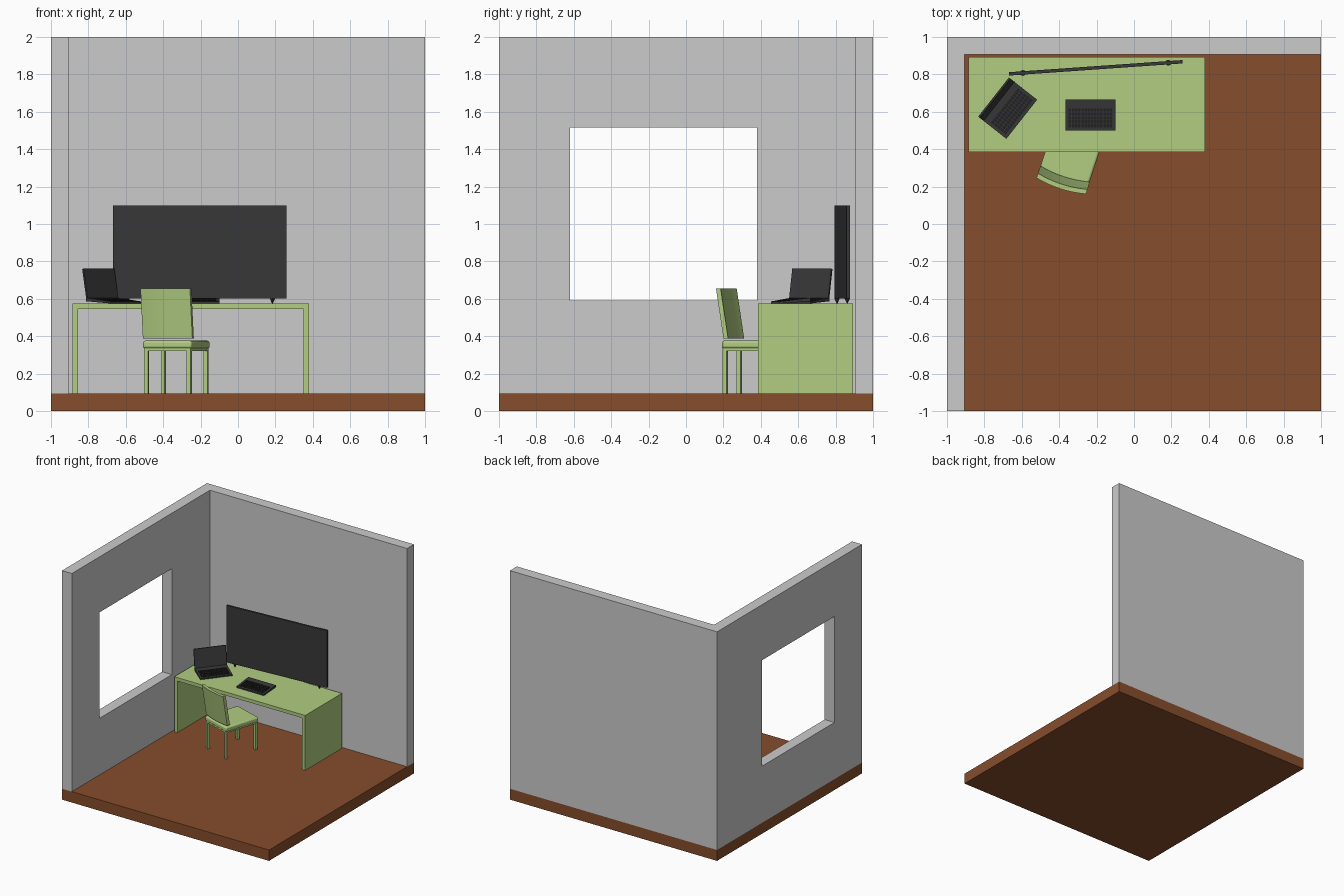
import bpy, bmesh
from math import radians, cos, sin
from mathutils import Matrix, Vector

if "Cube" in bpy.data.objects:
    bpy.data.objects.remove(bpy.data.objects["Cube"])


def material(name, rgb):
    m = bpy.data.materials.new(name)
    m.diffuse_color = (*rgb, 1)
    m.use_nodes = True
    m.node_tree.nodes["Principled BSDF"].inputs["Base Color"].default_value = m.diffuse_color
    return m


BROWN = material("brown", (0.24, 0.075, 0.025))
GREEN = material("green", (0.44, 0.61, 0.22))
DARK = material("charcoal", (0.04, 0.04, 0.04))
BLACK = material("key_black", (0.015, 0.015, 0.015))


def finish(name, bm, mat=None, matrix=Matrix()):
    bmesh.ops.recalc_face_normals(bm, faces=bm.faces)
    me = bpy.data.meshes.new(name)
    bm.to_mesh(me)
    bm.free()
    ob = bpy.data.objects.new(name, me)
    bpy.context.collection.objects.link(ob)
    ob.matrix_world = matrix
    if mat:
        me.materials.append(mat)
    return ob


def add_box(bm, lo, hi):
    lo, hi = Vector(lo), Vector(hi)
    size = hi - lo
    bmesh.ops.create_cube(bm, size=1, matrix=Matrix.Translation((lo + hi) / 2) @ Matrix.Diagonal((*size, 1)))


def box(name, lo, hi, mat=None, matrix=Matrix()):
    bm = bmesh.new()
    add_box(bm, lo, hi)
    return finish(name, bm, mat, matrix)


def prism(name, points, offset, mat=None, matrix=Matrix()):
    """Flat outline pushed along an offset vector."""
    bm = bmesh.new()
    face = bm.faces.new([bm.verts.new(p) for p in points])
    new = bmesh.ops.extrude_face_region(bm, geom=[face])["geom"]
    bmesh.ops.translate(bm, vec=offset, verts=[g for g in new if isinstance(g, bmesh.types.BMVert)])
    # extrude_face_region keeps the start face, so the solid is closed
    return finish(name, bm, mat, matrix)


def place(x, y, z, deg):
    return Matrix.Translation((x, y, z)) @ Matrix.Rotation(radians(deg), 4, 'Z')


FLOOR, DESK = 0.095, 0.575

# Floor and L-shaped walls with the window cut out
box("floor", (-1, -1, 0), (1, 1, FLOOR), BROWN)
T = 0.905
outline = [(-1, -1), (-T, -1), (-T, T), (1, T), (1, 1), (-1, 1)]
walls = prism("walls", [(x, y, FLOOR) for x, y in outline], (0, 0, 2 - FLOOR))
cutter = box("window_cutter", (-1.1, -0.62, 0.59), (-0.8, 0.38, 1.515))
cutter.hide_render = True
mod = walls.modifiers.new("window", 'BOOLEAN')
mod.operation, mod.object, mod.solver = 'DIFFERENCE', cutter, 'EXACT'
bpy.context.view_layer.objects.active = walls
bpy.ops.object.modifier_apply(modifier=mod.name)
bpy.data.objects.remove(cutter)

# Desk: one bent slab
L, R, t = -0.885, 0.38, 0.03
desk = [(L, FLOOR), (L + t, FLOOR), (L + t, DESK - t), (R - t, DESK - t),
        (R - t, FLOOR), (R, FLOOR), (R, DESK), (L, DESK)]
prism("desk", [(x, 0.385, z) for x, z in desk], (0, 0.507, 0), GREEN)

# Large screen on two pointed feet
tv = place(-0.205, 0.835, DESK, 4)
box("screen", (-0.465, -0.009, 0.028), (0.465, 0.009, 0.525), DARK, tv)
for side, x in (("left", -0.39), ("right", 0.39)):
    bm = bmesh.new()
    bmesh.ops.create_cone(bm, cap_ends=True, segments=8, radius1=0.002, radius2=0.016, depth=0.03,
                          matrix=Matrix.Translation((x, 0, 0.015)))
    finish(side + "_screen_foot", bm, DARK, tv)


# Wedge-shaped key deck, shared by keyboard and laptop
W, D = 0.133, 0.0825


def key_deck(name, matrix):
    side = [(-D, 0), (D, 0.012), (D, 0.03), (-D, 0.011)]
    prism(name + "_base", [(-W, y, z) for y, z in side], (2 * W, 0, 0), DARK, matrix)
    bm = bmesh.new()
    rows, cols = 5, 14
    px, py = 0.236 / cols, 0.105 / rows
    for r in range(rows):
        y = -D + 0.015 + (r + 0.5) * py
        z = 0.011 + 0.019 * (y + D) / (2 * D)
        for c in range(cols):
            x = -0.118 + (c + 0.5) * px
            add_box(bm, (x - px * .4, y - py * .4, z - 0.003), (x + px * .4, y + py * .4, z + 0.003))
    finish(name + "_keys", bm, BLACK, matrix)


key_deck("keyboard", place(-0.233, 0.5825, DESK, 0))
laptop = place(-0.665, 0.611, DESK, 51.8)
key_deck("laptop", laptop)
lid = [(D - 0.010, 0.029), (D, 0.029), (D + 0.027, 0.185), (D + 0.017, 0.186)]
prism("laptop_lid", [(-W, y, z) for y, z in lid], (2 * W, 0, 0), DARK, laptop)

# Chair: padded seat, four legs, curved leaning backrest
chair = place(-0.33, 0.386, 0, -18)
seat = box("seat", (-0.138, -0.163, 0.335), (0.138, 0.163, 0.376), GREEN, chair)
bev = seat.modifiers.new("soft_edges", 'BEVEL')
bev.width, bev.segments = 0.012, 3
box("seat_frame", (-0.13, -0.158, 0.322), (0.13, 0.158, 0.337), GREEN, chair)
for fb, y in (("back", -0.146), ("front", 0.146)):
    for lr, x in (("left", -0.12), ("right", 0.12)):
        box(f"{fb}_{lr}_leg", (x - 0.011, y - 0.011, FLOOR), (x + 0.011, y + 0.011, 0.325), GREEN, chair)

N, half = 10, 0.139
arc = [(half * (2 * i / N - 1), -0.016 * (1 - (2 * i / N - 1) ** 2)) for i in range(N + 1)]
outline = [(x, y - 0.15) for x, y in arc] + [(x, y - 0.124) for x, y in reversed(arc)]
back = prism("backrest", [(x, y, 0.388) for x, y in outline], (0, -0.042, 0.267), GREEN, chair)

for ob in (seat, back):
    bpy.ops.object.select_all(action='DESELECT')
    ob.select_set(True)
    bpy.context.view_layer.objects.active = ob
    bpy.ops.object.shade_smooth_by_angle(angle=radians(35))
